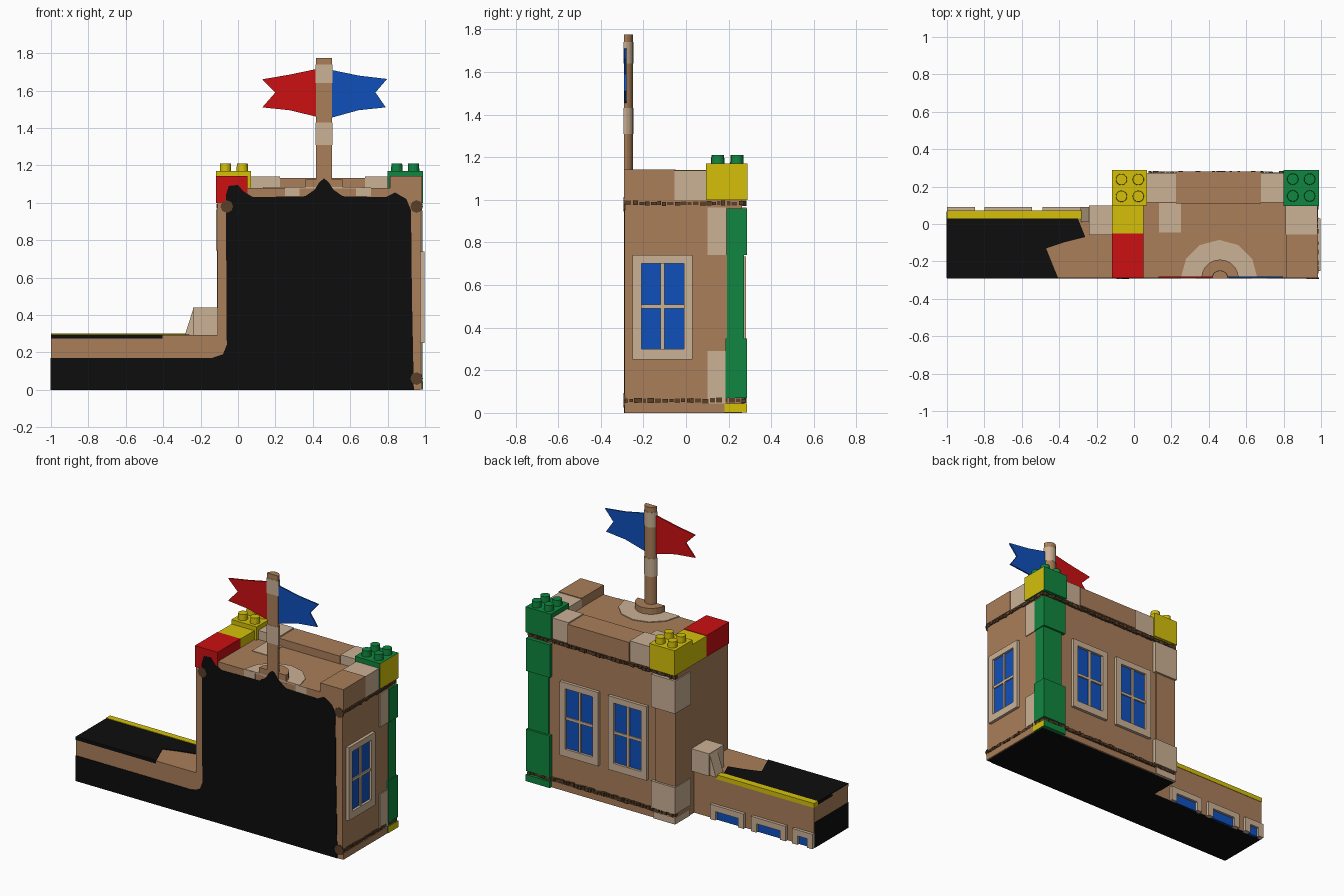
import bpy, bmesh, math, random

if "Cube" in bpy.data.objects:
    bpy.data.objects.remove(bpy.data.objects["Cube"])
random.seed(4)

COLORS = {
    "tan": (0.40, 0.21, 0.10), "light_beige": (0.60, 0.44, 0.30), "black": (0.004, 0.004, 0.004),
    "blue": (0.005, 0.08, 0.50), "red": (0.60, 0.005, 0.006), "yellow": (0.66, 0.53, 0.003),
    "green": (0.005, 0.24, 0.05), "dark_brown": (0.10, 0.05, 0.022),
}
MATS = {}
for n, c in COLORS.items():
    m = bpy.data.materials.new(n)
    m.diffuse_color = (*c, 1)
    m.use_nodes = True
    m.node_tree.nodes["Principled BSDF"].inputs["Base Color"].default_value = m.diffuse_color
    MATS[n] = m


def finish(name, bm, *mats):
    bmesh.ops.recalc_face_normals(bm, faces=bm.faces[:])
    me = bpy.data.meshes.new(name)
    bm.to_mesh(me)
    bm.free()
    ob = bpy.data.objects.new(name, me)
    bpy.context.collection.objects.link(ob)
    for m in mats:
        me.materials.append(MATS[m])
    return ob


def boxes(name, dims, mat):
    """One object from a list of (x0, x1, y0, y1, z0, z1) boxes."""
    bm = bmesh.new()
    for x0, x1, y0, y1, z0, z1 in dims:
        r = bmesh.ops.create_cube(bm, size=1)
        for v in r["verts"]:
            v.co = ((x0 + x1) / 2 + v.co.x * (x1 - x0), (y0 + y1) / 2 + v.co.y * (y1 - y0),
                    (z0 + z1) / 2 + v.co.z * (z1 - z0))
    return finish(name, bm, mat)


def paint(ob, mat, rule):
    """Give faces that satisfy the rule a second colour."""
    ob.data.materials.append(MATS[mat])
    for p in ob.data.polygons:
        if rule(p):
            p.material_index = len(ob.data.materials) - 1


def prism(name, pts, axis, a, b, mat):
    """Extrude a profile along y (pts are x,z) or z (pts are x,y)."""
    bm = bmesh.new()
    place = (lambda p, t: (p[0], t, p[1])) if axis == "y" else (lambda p, t: (p[0], p[1], t))
    lo = [bm.verts.new(place(p, a)) for p in pts]
    hi = [bm.verts.new(place(p, b)) for p in pts]
    bm.faces.new(lo)
    bm.faces.new(hi)
    for i in range(len(pts)):
        j = (i + 1) % len(pts)
        bm.faces.new((lo[i], lo[j], hi[j], hi[i]))
    return finish(name, bm, mat)


def half_round(cx, cy, r, n=10):
    return [(cx + r * math.cos(math.pi * i / n), cy + r * math.sin(math.pi * i / n)) for i in range(n + 1)]


def window(name, side, u0, u1, z0, z1, wall, rows=2, sill=True):
    """Beige frame with blue panes on the back (y) or right (x) wall."""
    def b(a0, a1, d, c0, c1):
        return (wall - .01, wall + d, a0, a1, c0, c1) if side == "x" else (a0, a1, wall - .01, wall + d, c0, c1)
    w, t, m = 0.04, 0.02, (u0 + u1) / 2
    lo = z0 + (0.05 if sill else 0)
    bars = [b(u0, u0 + w, t, z0, z1), b(u1 - w, u1, t, z0, z1), b(u0 + w, u1 - w, t, z1 - w, z1)]
    if sill:
        bars.append(b(u0 + w, u1 - w, t, z0, lo))
        bars.append(b(m - .009, m + .009, t * .6, lo, z1 - w))
        h = (lo + z1 - w) / 2
        bars.append(b(u0 + w, u1 - w, t * .6, h - .009, h + .009))
    boxes(name + "_frame", bars, "light_beige")
    boxes(name + "_panes", [b(u0 + w, u1 - w, .004, lo, z1 - w)], "blue")


def studs(name, cx, cy, z, mat):
    bm = bmesh.new()
    for sx in (-1, 1):
        for sy in (-1, 1):
            r = bmesh.ops.create_cone(bm, cap_ends=True, segments=16, radius1=.031, radius2=.029, depth=.05)
            bmesh.ops.translate(bm, verts=r["verts"], vec=(cx + sx * .045, cy + sy * .045, z + .015))
    finish(name, bm, mat)


# main tower and low wing, black underneath
under = lambda p: p.normal.z < -.9 and p.center.z < .01
paint(boxes("tower_body", [(-.11, .977, -.288, .262, 0, 1.08)], "tan"), "black", under)
paint(boxes("wing_body", [(-1, -.10, -.288, .07, 0, .292)], "tan"), "black",
      lambda p: under(p))
boxes("base_lip", [(.05, .81, .255, .27, .001, .045), (.97, .984, -.288, .18, .001, .045)], "tan")

# black cut section on the front
prism("front_cut_panel", [(-1, 0), (.94, 0), (.93, .5), (.925, .96), (.90, 1.02), (.84, 1.055), (.79, 1.03),
      (.56, 1.035), (.51, 1.07), (.485, 1.11), (.46, 1.13), (.435, 1.11), (.41, 1.07), (.36, 1.035), (.08, 1.03),
      (.03, 1.06), (0, 1.095), (-.05, 1.09), (-.065, 1.04), (-.06, .24), (-.08, .19), (-.14, .17), (-1, .17)],
      "y", -.292, -.286, "black")
boxes("front_edge_patches", [(.25, .33, -.291, -.287, 1.036, 1.081), (.63, .71, -.291, -.287, 1.036, 1.081)],
      "light_beige")
for i, (x, z) in enumerate(((-.06, .98), (.955, .98), (.955, .06))):
    prism(f"front_knob_{i}", [(x + .034 * math.cos(k * math.pi / 4), z + .034 * math.sin(k * math.pi / 4))
                              for k in range(8)], "y", -.294, -.285, "dark_brown")
# wing end, below the tan edge
boxes("wing_end_cut", [(-1.002, -.998, -.29, .068, 0, .17)], "black")

# wing roof
prism("wing_roof_black", [(-1, -.291), (-.405, -.291), (-.47, -.13), (-.38, -.1), (-.26, -.07), (-.30, .03), (-1, .03)],
      "z", .275, .297, "black")
boxes("wing_roof_strip", [(-1, -.27, .03, .073, .27, .30)], "yellow")
boxes("wing_corner_block", [(-.24, -.11, -.06, .10, .29, .44)], "light_beige")
prism("wing_block_slope", [(-.285, .29), (-.24, .43), (-.24, .29)], "y", 0.01, .09, "light_beige")
for i, (a, b) in enumerate(((-.49, -.24), (-.80, -.545), (-1, -.85))):
    window(f"wing_window_{i}", "y", a, b, 0, .10, .07, sill=False)

# tower windows
window("right_window", "x", -.25, .03, .25, .74, .977)
window("back_window_a", "y", .456, .74, .24, .735, .262)
window("back_window_b", "y", .096, .382, .24, .735, .262)


# green and yellow corner column
def two_tone(name, d):
    paint(boxes(name, [d], "green"), "yellow", lambda p: p.normal.x > .9)


boxes("green_corner_lower", [(.81, .987, .185, .287, .07, .35)], "green")
boxes("green_corner_middle", [(.83, .981, .192, .273, .35, .74)], "green")
boxes("green_corner_upper", [(.81, .987, .19, .286, .74, .96)], "green")
two_tone("corner_base_block", (.81, .988, .18, .287, .001, .045))
two_tone("corner_top_block", (.80, .988, .095, .288, 1.0, 1.17))
studs("green_studs", .894, .195, 1.17, "green")
boxes("corner_wall_patches", [(.97, .983, .10, .188, .74, .965), (.97, .983, .10, .186, 0.045, .29)], "light_beige")

# beige corner column at the wing side
boxes("beige_corner_blocks", [(-.117, .06, .115, .284, .07, .25), (-.117, .06, .115, .284, .745, .965),
                              (-.115, .05, .12, .280, .001, .045)], "light_beige")
boxes("corner_column_middle", [(-.112, .04, .13, .27, .25, .745)], "tan")

# parapet blocks
boxes("red_block", [(-.117, .052, -.29, -.05, 1.0, 1.143)], "red")
boxes("yellow_block", [(-.117, .052, -.05, .10, 1.0, 1.14)], "yellow")
boxes("yellow_corner_block", [(-.117, .07, .098, .288, 1.0, 1.17)], "yellow")
studs("yellow_studs", -.022, .193, 1.17, "yellow")
boxes("beige_parapet", [(.07, .225, .115, .274, 1.0, 1.14), (.68, .80, .115, .274, 1.0, 1.14),
                        (.81, .98, -.055, .095, 1.0, 1.137)], "light_beige")
boxes("tan_parapet", [(.225, .68, .11, .282, 1.0, 1.132), (.813, .984, -.29, -.055, 1.0, 1.142)], "tan")
boxes("roof_patch", [(.135, .25, -.045, .112, 1.075, 1.084)], "light_beige")

# torn corrugated strips around the walls
for k, z in enumerate((.058, .983)):
    teeth, x, y = [], -.115, -.288
    while x < .97:
        w = random.uniform(.012, .03)
        teeth.append((x, x + w, .255, .262 + random.uniform(.012, .022), z - random.uniform(.006, .013),
                      z + random.uniform(.006, .014)))
        x += w + random.uniform(.002, .009)
    while y < .26:
        w = random.uniform(.012, .03)
        teeth.append((.97, .977 + random.uniform(.004, .01), y, y + w, z - random.uniform(.006, .013),
                      z + random.uniform(.006, .014)))
        y += w + random.uniform(.002, .009)
    boxes(f"corrugated_strip_{k}", teeth, "dark_brown")

# half-round flag pole, its foot and painted bands
prism("pole_patch", half_round(.455, -.29, .205, 6), "z", 1.075, 1.085, "light_beige")
prism("pole_foot", half_round(.46, -.29, .10), "z", 1.07, 1.125, "tan")
prism("flag_pole", half_round(.46, -.291, .042), "z", 1.08, 1.775, "tan")
for i, (a, b) in enumerate(((1.31, 1.43), (1.64, 1.74))):
    prism(f"pole_band_{i}", half_round(.46, -.2925, .045), "z", a, b, "light_beige")

# swallow-tailed flags
prism("red_flag", [(.42, 1.46), (.275, 1.495), (.13, 1.51), (.20, 1.59), (.13, 1.66), (.275, 1.685), (.42, 1.715)],
      "y", -.29, -.28, "red")
prism("blue_flag", [(.50, 1.455), (.645, 1.495), (.79, 1.51), (.735, 1.59), (.797, 1.662), (.645, 1.68), (.50, 1.71)],
      "y", -.29, -.28, "blue")
